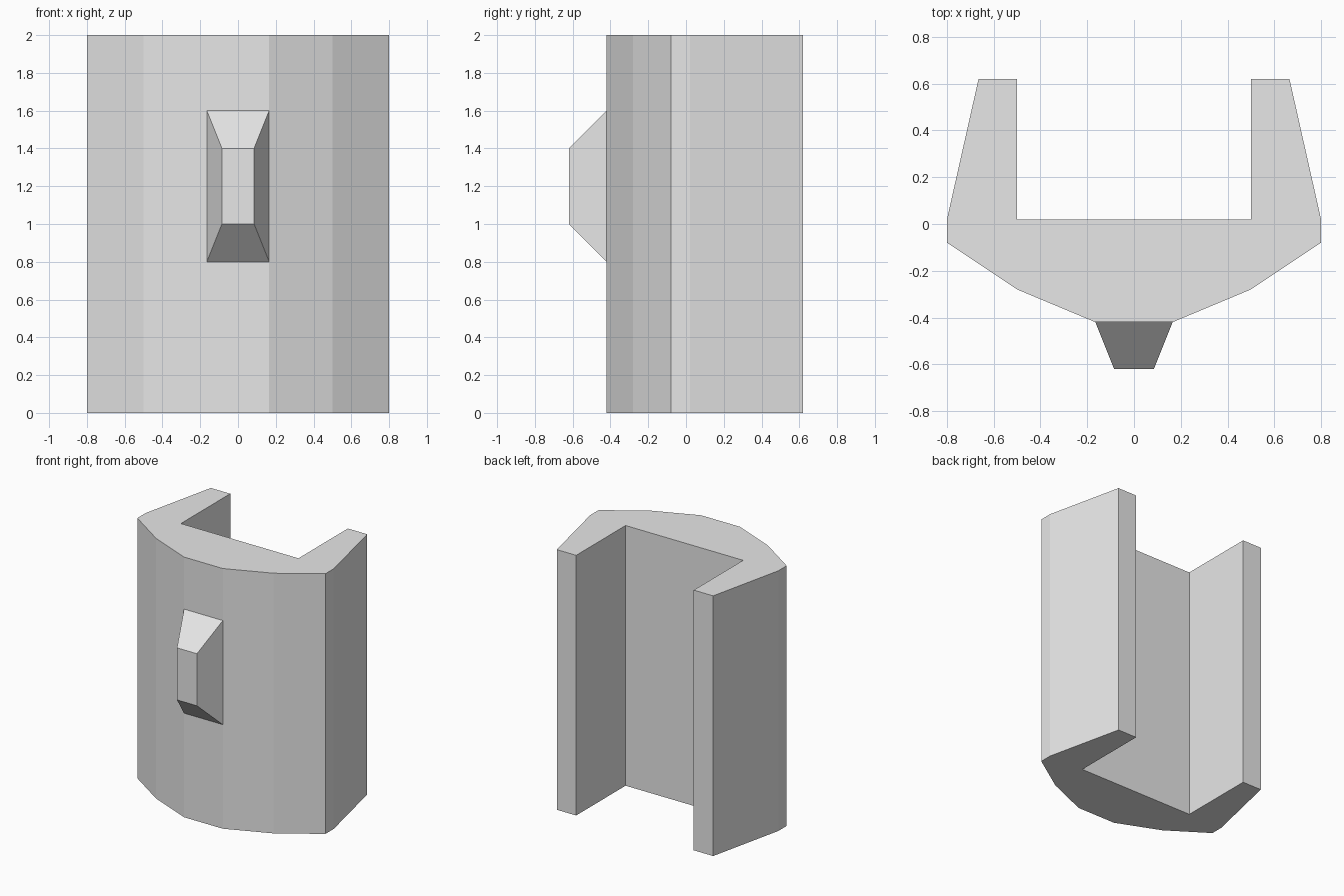
import bpy
import bmesh

default_cube = bpy.data.objects.get("Cube")
if default_cube:
    bpy.data.objects.remove(default_cube, do_unlink=True)

HEIGHT = 2.0
FRONT_Y = -0.42

grey = bpy.data.materials.new("light_grey")
grey.use_nodes = True
colour = (0.8, 0.8, 0.8, 1.0)
grey.diffuse_color = colour
grey.node_tree.nodes["Principled BSDF"].inputs["Base Color"].default_value = colour


def add_object(name, bm):
    bmesh.ops.recalc_face_normals(bm, faces=bm.faces)
    mesh = bpy.data.meshes.new(name)
    bm.to_mesh(mesh)
    bm.free()
    mesh.materials.append(grey)
    obj = bpy.data.objects.new(name, mesh)
    bpy.context.collection.objects.link(obj)
    return obj


# Channel-shaped body: half outline from front centre to inner back, mirrored
half = [(0.165, FRONT_Y), (0.5, -0.28), (0.8, -0.08), (0.8, 0.02),
        (0.665, 0.62), (0.5, 0.62), (0.5, 0.02)]
outline = half + [(-x, y) for x, y in reversed(half)]

bm = bmesh.new()
base = bm.faces.new([bm.verts.new((x, y, 0)) for x, y in outline])
extruded = bmesh.ops.extrude_face_region(bm, geom=[base], use_keep_orig=True)
top_verts = [v for v in extruded["geom"] if isinstance(v, bmesh.types.BMVert)]
bmesh.ops.translate(bm, vec=(0, 0, HEIGHT), verts=top_verts)
add_object("channel_body", bm)


# Tapered boss on the flat front strip, open where it meets the body
def ring(bm, half_width, y, z_low, z_high):
    corners = [(-half_width, z_low), (half_width, z_low),
               (half_width, z_high), (-half_width, z_high)]
    return [bm.verts.new((x, y, z)) for x, z in corners]


bm = bmesh.new()
back = ring(bm, 0.165, FRONT_Y, 0.8, 1.6)
front = ring(bm, 0.085, -0.62, 1.0, 1.4)
bm.faces.new(front)
for i in range(4):
    j = (i + 1) % 4
    bm.faces.new((back[i], back[j], front[j], front[i]))
boss = add_object("front_boss", bm)

# The open shell must face outwards, away from the body
front_face = min(boss.data.polygons, key=lambda p: p.center.y)
if front_face.normal.y > 0:
    boss.data.flip_normals()
